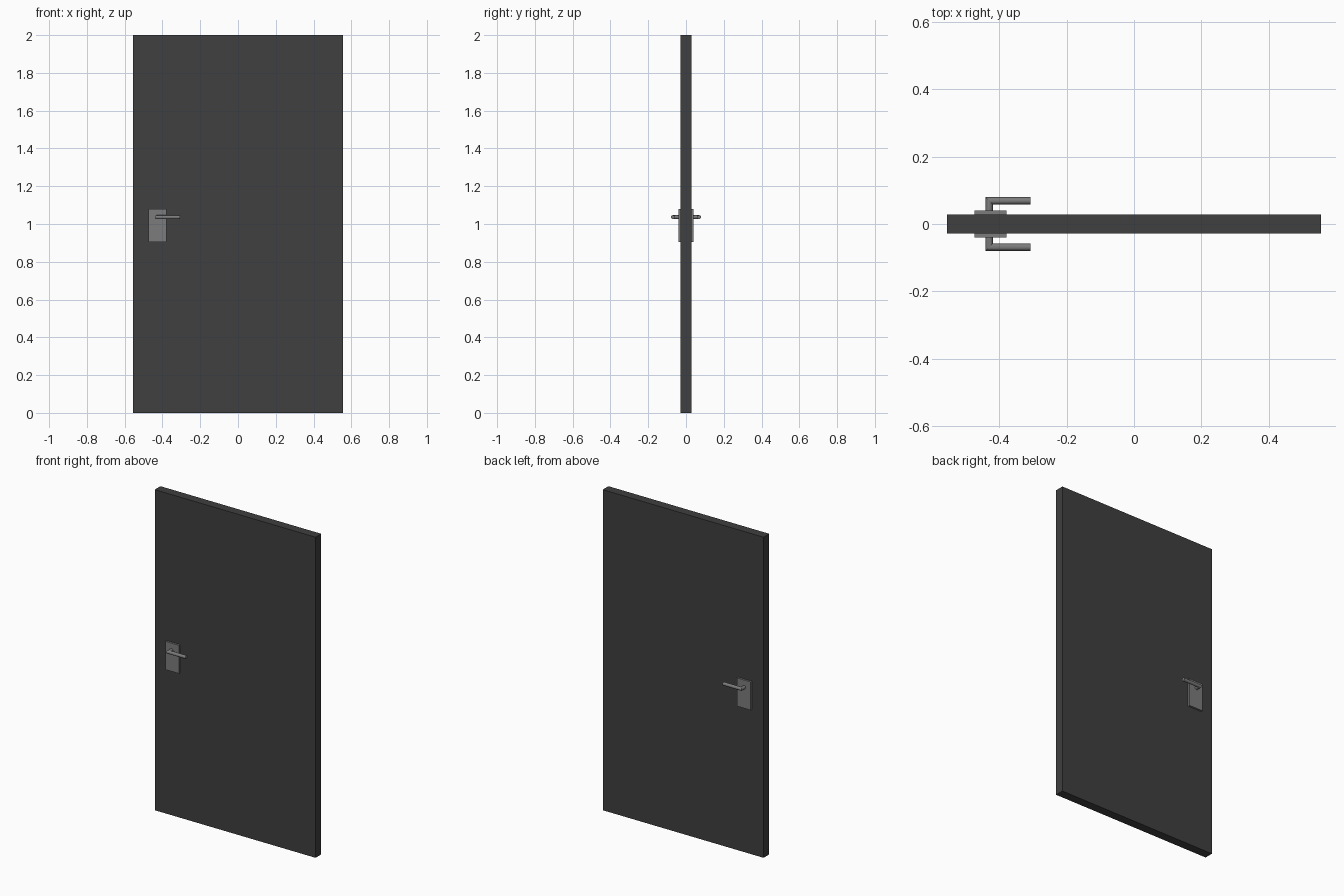
import bpy, bmesh
from math import cos, sin, tau, radians

if "Cube" in bpy.data.objects:
    bpy.data.objects.remove(bpy.data.objects["Cube"])


def material(name, value):
    mat = bpy.data.materials.new(name)
    mat.diffuse_color = (value, value, value, 1)
    mat.use_nodes = True
    mat.node_tree.nodes["Principled BSDF"].inputs["Base Color"].default_value = mat.diffuse_color
    return mat


def finish(name, bm, mat, mirrored=False):
    bmesh.ops.recalc_face_normals(bm, faces=bm.faces)
    mesh = bpy.data.meshes.new(name)
    bm.to_mesh(mesh)
    bm.free()
    mesh.materials.append(mat)
    ob = bpy.data.objects.new(name, mesh)
    bpy.context.collection.objects.link(ob)
    if mirrored:  # repeat the front hardware on the back face
        mod = ob.modifiers.new("Mirror", "MIRROR")
        mod.use_axis = (False, True, False)
        mod.use_mirror_merge = False
    return ob


def box(name, lo, hi, mat, mirrored=False):
    bm = bmesh.new()
    bmesh.ops.create_cube(bm, size=1)
    for v in bm.verts:
        v.co = [a + (b - a) * (c + 0.5) for a, b, c in zip(lo, hi, v.co)]
    return finish(name, bm, mat, mirrored)


dark = material("dark_panel", 0.05)
metal = material("metal", 0.2)

# Door slab
box("door_panel", (-0.555, -0.028, 0), (0.555, 0.028, 2), dark)

# Backplates on both faces
box("handle_plate", (-0.474, -0.04, 0.904), (-0.379, -0.028, 1.08), metal, True)

# Lever: round neck, mitred elbow, straight grip
x0, y_grip, z0, x_end, r, sides = -0.43, -0.069, 1.036, -0.308, 0.0105, 24
bm = bmesh.new()
rings = [[], [], []]
for i in range(sides):
    c, s = r * cos(tau * i / sides), r * sin(tau * i / sides)
    rings[0].append(bm.verts.new((x0 + c, -0.038, z0 + s)))
    rings[1].append(bm.verts.new((x0 + c, y_grip + c, z0 + s)))
    rings[2].append(bm.verts.new((x_end, y_grip + c, z0 + s)))
for a, b in zip(rings, rings[1:]):
    for i in range(sides):
        j = (i + 1) % sides
        bm.faces.new((a[i], a[j], b[j], b[i]))
bm.faces.new(rings[0])
bm.faces.new(rings[2])
lever = finish("lever_handle", bm, metal, True)
bpy.context.view_layer.objects.active = lever
lever.select_set(True)
bpy.ops.object.shade_smooth_by_angle(angle=radians(30))
